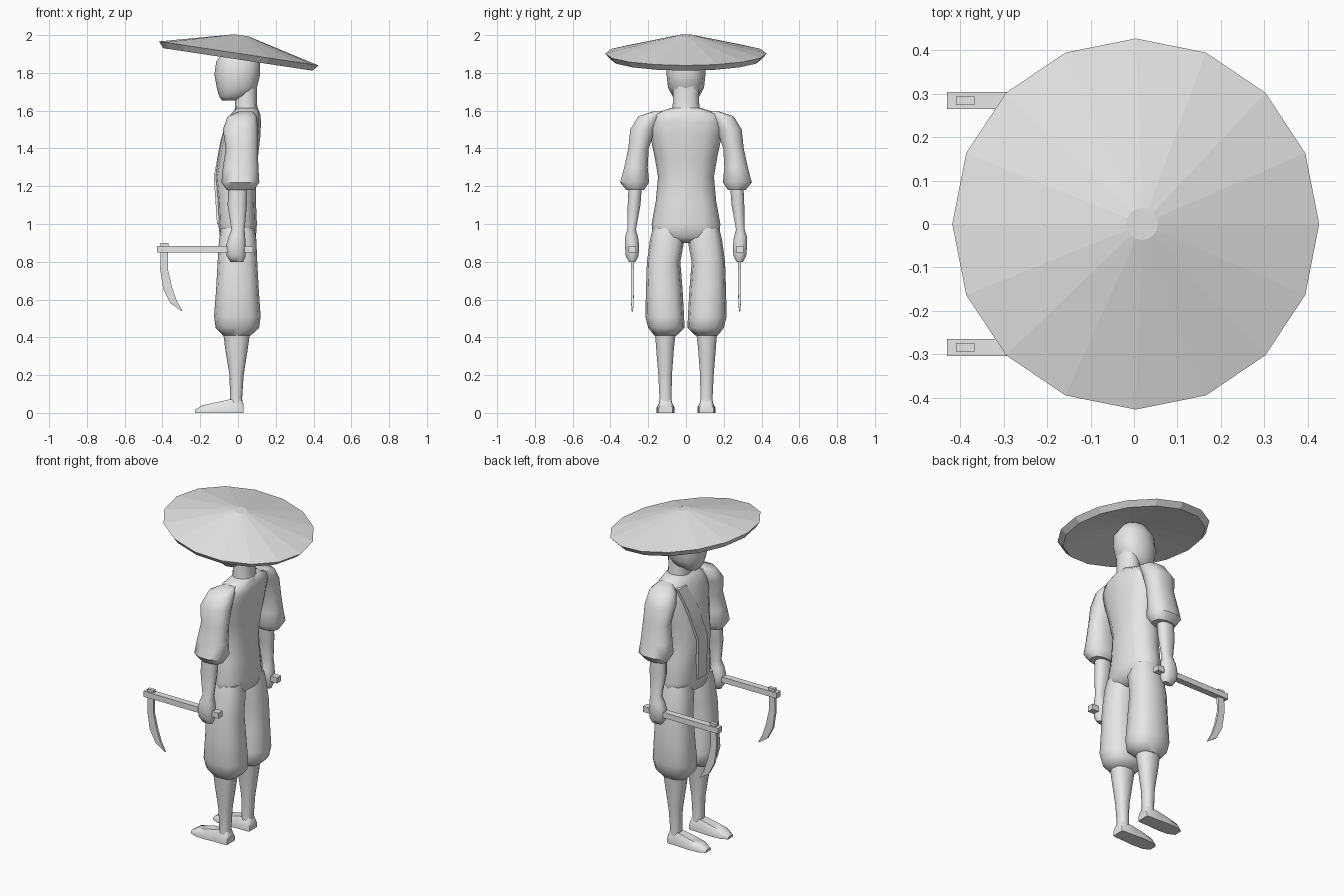
import bpy, bmesh, math
from mathutils import Vector, Matrix

cloth = bpy.data.materials.new("plain_grey")
cloth.diffuse_color = (0.8, 0.8, 0.8, 1)


def build(name, rings, smooth=40, mirror=False):
    """Skin a stack of equal-length point rings and cap both ends."""
    bm = bmesh.new()
    vs = [[bm.verts.new(p) for p in r] for r in rings]
    n = len(rings[0])
    for a, b in zip(vs, vs[1:]):
        for i in range(n):
            j = (i + 1) % n
            bm.faces.new((a[i], a[j], b[j], b[i]))
    bm.faces.new(vs[0][::-1])
    bm.faces.new(vs[-1])
    bmesh.ops.recalc_face_normals(bm, faces=bm.faces)
    me = bpy.data.meshes.new(name)
    bm.to_mesh(me)
    bm.free()
    me.materials.append(cloth)
    ob = bpy.data.objects.new(name, me)
    bpy.context.collection.objects.link(ob)
    if mirror:
        m = ob.modifiers.new("mirror", 'MIRROR')
        m.use_axis = (False, True, False)
        m.use_bisect_axis = (False, False, False)
        m.use_clip = False
        m.use_mirror_merge = False
    if smooth:
        bpy.ops.object.select_all(action='DESELECT')
        ob.select_set(True)
        bpy.context.view_layer.objects.active = ob
        bpy.ops.object.shade_smooth_by_angle(angle=math.radians(smooth))
    return ob


def oval(z, x0, x1, y0, y1, n=12, p=0.85):
    """Rounded horizontal section between the given x and y limits."""
    pts = []
    for i in range(n):
        a = 2 * math.pi * i / n
        c, s = math.cos(a), math.sin(a)
        pts.append(((x0 + x1) / 2 + (x1 - x0) / 2 * math.copysign(abs(c) ** p, c),
                    (y0 + y1) / 2 + (y1 - y0) / 2 * math.copysign(abs(s) ** p, s), z))
    return pts


# Torso: z, front, back, half width
build("torso", [oval(z, a, b, -w, w) for z, a, b, w in [
    (0.90, -0.05, 0.05, 0.12), (0.93, -0.095, 0.095, 0.175), (1.0, -0.105, 0.10, 0.182),
    (1.12, -0.11, 0.095, 0.16), (1.25, -0.122, 0.095, 0.148), (1.35, -0.105, 0.105, 0.165),
    (1.46, -0.085, 0.118, 0.188), (1.54, -0.06, 0.122, 0.20), (1.58, -0.04, 0.118, 0.18),
    (1.615, -0.01, 0.105, 0.08)]], smooth=60)

# Overlapping robe front
bands = [(1.57, 0.14, 0.06, -0.045), (1.45, 0.11, 0.02, -0.088), (1.25, 0.06, -0.03, -0.125),
         (1.0, 0.04, -0.04, -0.108)]
build("robe_lapel", [[(x - 0.003, y0, z), (x - 0.003, y1, z), (x + 0.03, y1, z), (x + 0.03, y0, z)]
                     for z, y0, y1, x in bands], smooth=30)

# Neck and head
build("neck", [oval(z, a, b, -w, w) for z, a, b, w in [
    (1.57, -0.02, 0.11, 0.078), (1.64, -0.015, 0.10, 0.07), (1.74, -0.01, 0.10, 0.07)]])
build("head", [oval(z, a, b, -w, w) for z, a, b, w in [
    (1.655, -0.085, -0.005, 0.045), (1.675, -0.10, 0.06, 0.07), (1.72, -0.112, 0.10, 0.095),
    (1.79, -0.125, 0.117, 0.103), (1.86, -0.115, 0.117, 0.10), (1.92, -0.07, 0.075, 0.07),
    (1.95, -0.02, 0.02, 0.02)]], smooth=60)

# Wide sixteen-sided straw hat, tipped forward-up
tilt = Matrix.Translation((0.004, 0, 1.903)) @ Matrix.Rotation(math.atan2(0.125, 0.83), 4, 'Y')


def hat_ring(r, z):
    return [tilt @ Vector((r * math.cos(math.pi * i / 8), r * math.sin(math.pi * i / 8), z))
            for i in range(16)]


build("hat", [hat_ring(0.037, 0.097), hat_ring(0.427, 0.0), hat_ring(0.40, -0.032),
              hat_ring(0.03, 0.035)], smooth=0)

# Arms: puffed sleeve, forearm and fist
build("sleeve", [oval(z, a, b, c, d, 10) for z, a, b, c, d in [
    (1.595, 0.0, 0.08, 0.12, 0.18), (1.57, -0.055, 0.10, 0.13, 0.255),
    (1.50, -0.08, 0.105, 0.16, 0.298), (1.40, -0.065, 0.105, 0.195, 0.308),
    (1.30, -0.08, 0.108, 0.20, 0.33), (1.22, -0.088, 0.113, 0.192, 0.352),
    (1.18, -0.06, 0.085, 0.22, 0.318), (1.18, -0.04, 0.05, 0.235, 0.305)]],
    smooth=50, mirror=True)
build("forearm_and_fist", [oval(z, a, b, c, d, 10) for z, a, b, c, d in [
    (1.22, -0.05, 0.05, 0.23, 0.305), (1.10, -0.055, 0.047, 0.24, 0.31),
    (0.97, -0.035, 0.035, 0.264, 0.312), (0.93, -0.05, 0.038, 0.252, 0.325),
    (0.88, -0.065, 0.042, 0.246, 0.325), (0.83, -0.06, 0.04, 0.25, 0.32),
    (0.80, -0.04, 0.028, 0.267, 0.303)]], smooth=60, mirror=True)

# Legs: baggy trouser and calf
build("trouser_leg", [oval(z, a, b, c, d, 12, 0.8) for z, a, b, c, d in [
    (0.98, -0.09, 0.085, 0.02, 0.175), (0.92, -0.10, 0.097, 0.008, 0.19),
    (0.80, -0.108, 0.102, 0.03, 0.207), (0.65, -0.116, 0.11, 0.018, 0.212),
    (0.51, -0.127, 0.12, 0.01, 0.215), (0.45, -0.118, 0.112, 0.008, 0.20),
    (0.41, -0.08, 0.068, 0.05, 0.168)]], smooth=50, mirror=True)
build("calf", [oval(z, a, b, c, d, 10) for z, a, b, c, d in [
    (0.44, -0.08, 0.066, 0.05, 0.168), (0.34, -0.068, 0.052, 0.062, 0.16),
    (0.20, -0.045, 0.03, 0.073, 0.148), (0.08, -0.042, 0.022, 0.075, 0.142),
    (0.03, -0.04, 0.025, 0.072, 0.145)]], smooth=60, mirror=True)

# Feet: flat soles, section by section from heel to toe
build("foot", [[(x, 0.108 - w, 0), (x, 0.108 + w, 0), (x, 0.108 + w, h * 0.5),
                (x, 0.108 + w * 0.6, h), (x, 0.108 - w * 0.6, h), (x, 0.108 - w, h * 0.5)]
               for x, w, h in [(0.028, 0.037, 0.05), (0.015, 0.042, 0.072), (-0.05, 0.043, 0.07),
                               (-0.12, 0.048, 0.055), (-0.19, 0.043, 0.04), (-0.228, 0.024, 0.016)]],
      smooth=45, mirror=True)

# Sickles: square handle and curved blade pushed through its end
build("sickle_handle", [[(x, 0.265, 0.85), (x, 0.304, 0.85), (x, 0.304, 0.884), (x, 0.265, 0.884)]
                        for x in (-0.43, 0.08)], smooth=0, mirror=True)
build("sickle_blade", [[(o, 0.284 - t, zo), (o, 0.284 + t, zo), (i, 0.284 + t, zi), (i, 0.284 - t, zi)]
                       for o, zo, i, zi, t in [
    (-0.41, 0.9, -0.367, 0.9, 0.01), (-0.41, 0.85, -0.37, 0.85, 0.009),
    (-0.412, 0.76, -0.371, 0.76, 0.008), (-0.396, 0.655, -0.35, 0.668, 0.008),
    (-0.357, 0.58, -0.325, 0.595, 0.007), (-0.296, 0.538, -0.294, 0.541, 0.003)]],
    smooth=0, mirror=True)
